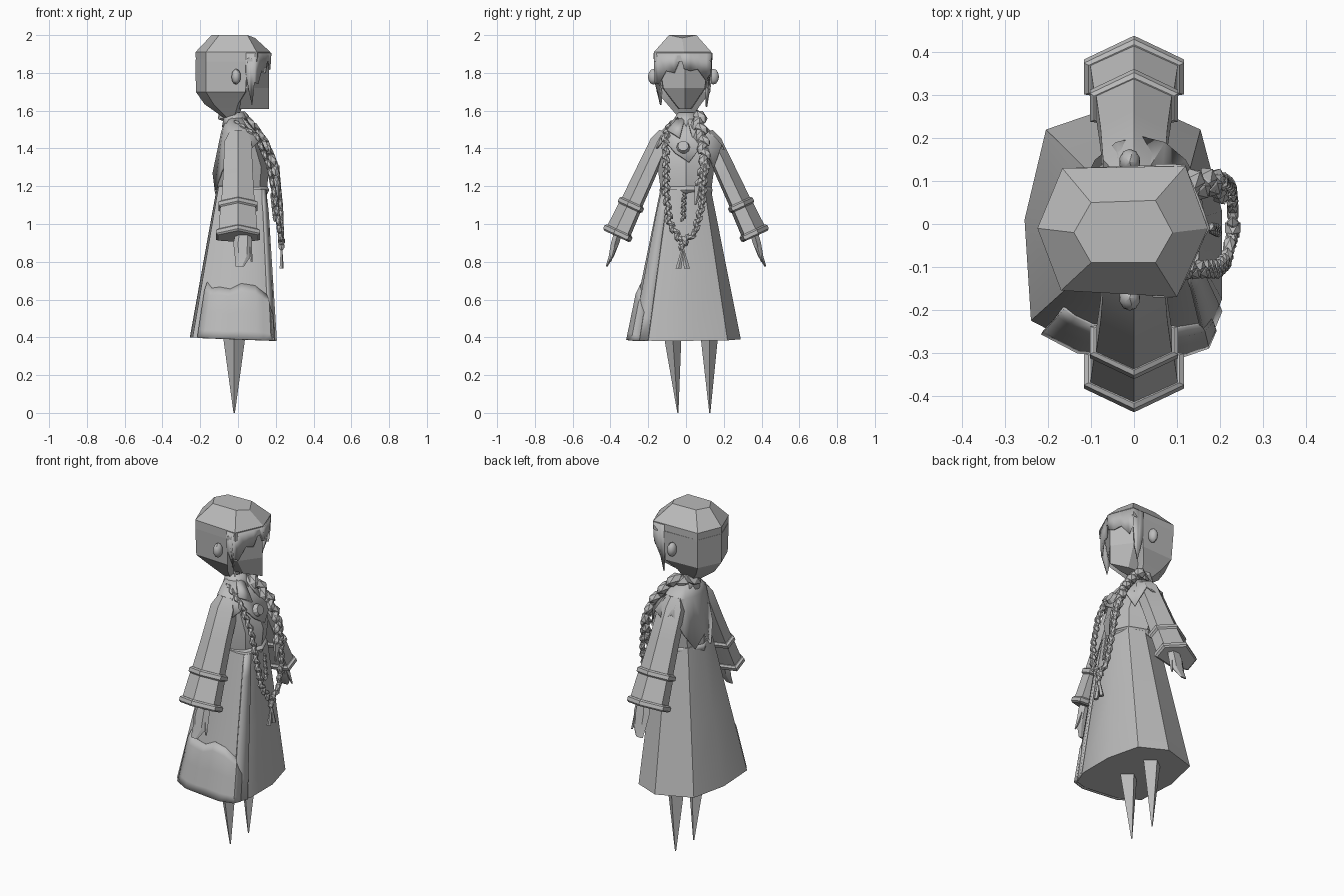
import bpy, bmesh, math
from mathutils import Vector, Matrix

if "Cube" in bpy.data.objects:
    bpy.data.objects.remove(bpy.data.objects["Cube"])

grey = bpy.data.materials.new("plain_grey")
grey.diffuse_color = (0.5, 0.5, 0.5, 1)
grey.use_nodes = True
grey.node_tree.nodes["Principled BSDF"].inputs["Base Color"].default_value = grey.diffuse_color


def finish(name, bm, angle=25, solid=0):
    bmesh.ops.recalc_face_normals(bm, faces=bm.faces)
    me = bpy.data.meshes.new(name)
    bm.to_mesh(me)
    bm.free()
    for p in me.polygons:
        p.use_smooth = True
    me.set_sharp_from_angle(angle=math.radians(angle))
    me.materials.append(grey)
    ob = bpy.data.objects.new(name, me)
    bpy.context.collection.objects.link(ob)
    if solid:
        mod = ob.modifiers.new("thickness", 'SOLIDIFY')
        mod.thickness = solid
    return ob


def loft(name, rings, caps=True, closed=True, solid=0, angle=25):
    bm = bmesh.new()
    rows = [[bm.verts.new(p) for p in r] for r in rings]
    n = len(rows[0])
    for a, b in zip(rows, rows[1:]):
        for i in range(n if closed else n - 1):
            j = (i + 1) % n
            bm.faces.new((a[i], a[j], b[j], b[i]))
    if caps:
        bm.faces.new(rows[0])
        bm.faces.new(rows[-1])
    return finish(name, bm, angle, solid)


def flat(points, z):
    return [(x, y, z) for x, y in points]


def oval(x0, x1, ry, z, n=8, cy=0):
    return [((x0 + x1) / 2 + (x1 - x0) / 2 * math.cos(math.tau * k / n),
             cy + ry * math.sin(math.tau * k / n), z) for k in range(n)]


def braid(name, path, r0, r1, stretch=1.0):
    # plump alternating strands laid along a path
    pts = [Vector(p) for p in path]
    lens = [(b - a).length for a, b in zip(pts, pts[1:])]
    bm, d, k, total = bmesh.new(), 0.0, 0, sum(lens)
    while d < total:
        r, rest, i = r0 + (r1 - r0) * d / total, d, 0
        while rest > lens[i] and i < len(lens) - 1:
            rest -= lens[i]
            i += 1
        c = pts[i].lerp(pts[i + 1], rest / lens[i])
        axis = (pts[i + 1] - pts[i]).normalized()
        side = axis.cross(Vector((1, 0, 0))).normalized()
        s = 1 if k % 2 else -1
        rot = (axis + side * 0.5 * s).to_track_quat('Z', 'X').to_matrix().to_4x4()
        bmesh.ops.create_icosphere(
            bm, subdivisions=1, radius=r,
            matrix=Matrix.Translation(c + side * r * 0.25 * s) @ rot
            @ Matrix.Diagonal((0.8, 0.8, 1.25 * stretch, 1)))
        d += r * 1.05 * stretch
        k += 1
    return finish(name, bm)


def spike(name, base, tip, rx, ry, n=4, tip_r=0.05):
    b, t = Vector(base), Vector(tip)
    ring = lambda c, f: [(c.x + f * rx * math.cos(math.tau * k / n),
                          c.y + f * ry * math.sin(math.tau * k / n), c.z) for k in range(n)]
    return loft(name, [ring(b, 1), ring(t, tip_r)])


# Head: faceted hair cap, back hair, face
crown = [(-.10, .05), (.05, .055), (.09, -.02), (.05, -.09), (-.10, -.09), (-.14, -.02)]
brow = [(-.167, .13), (.12, .135), (.172, -.01), (.10, -.17), (-.17, -.155), (-.225, -.01)]
top = flat(crown, 2.0)
top[2] = (.09, -.02, 1.985)
loft("hair_cap", [top, flat(brow, 1.91), flat([(x * .99, y) for x, y in brow], 1.86)])
loft("back_hair", [
    flat([(-.167, .13), (.05, .137), (.06, -.01), (.05, -.165), (-.17, -.155), (-.225, -.01)], 1.87),
    flat([(-.16, .12), (.045, .13), (.05, -.01), (.04, -.155), (-.17, -.145), (-.223, -.01)], 1.70),
    flat([(-.12, .08), (0, .08), (.03, -.01), (0, -.10), (-.13, -.09), (-.178, -.01)], 1.635),
    flat([(-.06, .03), (-.02, .03), (0, -.01), (-.02, -.04), (-.06, -.04), (-.08, -.01)], 1.565)])
loft("face", [
    flat([(.163, -.005), (.10, .115), (0, .125), (0, -.15), (.09, -.145)], 1.88),
    flat([(.163, -.005), (.085, .10), (0, .11), (0, -.13), (.08, -.12)], 1.72),
    flat([(.163, -.005), (.06, .025), (0, .03), (0, -.04), (.06, -.035)], 1.61)])

# Ragged fringe and the side locks in front of the ears
fringe = [(.045, -.172, 1.80), (.06, -.172, 1.70), (.075, -.172, 1.63), (.09, -.171, 1.75),
          (.11, -.152, 1.74), (.13, -.11, 1.81), (.15, -.065, 1.80), (.165, -.03, 1.88),
          (.177, -.01, 1.82), (.165, .025, 1.81), (.15, .065, 1.82), (.13, .11, 1.76),
          (.12, .137, 1.80), (.09, .14, 1.70), (.07, .14, 1.62), (.05, .14, 1.76)]
loft("fringe", [[(x, y, 1.905) for x, y, z in fringe],
                [(x * .97, y * (.97 if z > 1.7 else .8), z) for x, y, z in fringe]],
     caps=False, closed=False, solid=0.01)

# Ears
for name, y in (("ear_right", -.172), ("ear_left", .145)):
    bm = bmesh.new()
    bmesh.ops.create_icosphere(bm, subdivisions=2, radius=1, matrix=Matrix.Translation(
        (-.01, y, 1.78)) @ Matrix.Diagonal((.025, .03, .042, 1)))
    finish(name, bm)

# Neck and bodice
loft("neck", [oval(-.06, .0, .03, 1.64, 6), oval(-.06, .02, .035, 1.52, 6)])
loft("bodice", [oval(-.06, .03, .045, 1.57), oval(-.075, .07, .11, 1.50),
                oval(-.10, .12, .155, 1.42), oval(-.12, .165, .15, 1.30),
                oval(-.115, .15, .13, 1.15)])

# Torn capelet around the shoulders
hem_z = [1.33, 1.42, 1.30, 1.42, 1.39, 1.42, 1.30, 1.20, 1.27, 1.18, 1.28, 1.36, 1.43, 1.40, 1.45, 1.38]
hem = [(x, y, z) for (x, y, _), z in zip(oval(-.135, .165, .19, 0, 16, .015), hem_z)]
loft("capelet", [oval(-.065, .04, .06, 1.56, 16), oval(-.09, .09, .14, 1.485, 16), hem],
     caps=False, solid=0.01)

# Collar with two pointed flaps
loft("collar", [oval(-.07, .03, .045, 1.59), oval(-.085, .07, .085, 1.515)], caps=False, solid=0.01)
for s, name in ((-1, "collar_flap_right"), (1, "collar_flap_left")):
    loft(name, [[(.02, s * .04, 1.57), (.05, s * .01, 1.55)],
                [(.075, s * .10, 1.50), (.12, s * .035, 1.46)]],
         caps=False, closed=False, solid=0.012)

# Flared skirt with a closed base
plan = [(.205, -.175), (.205, .03), (.155, .22), (0, .29), (-.205, .22), (-.255, .01),
        (-.24, -.225), (-.125, -.285), (.09, -.30), (.165, -.275)]


def skirt(u, t, off=0):
    i, f = int(u) % 10, u - int(u)
    a, b = plan[i], plan[(i + 1) % 10]
    x, y = a[0] + (b[0] - a[0]) * f, a[1] + (b[1] - a[1]) * f
    out = Vector((x + .02, y, 0)).normalized() * off
    wx, wy = .02 + (x + .025) * .57, y * .45
    return (x + (wx - x) * t + out.x, y + (wy - y) * t + out.y, .39 - x * .04 + .80 * t)


loft("skirt", [[skirt(u, t) for u in range(10)] for t in (0, .5, 1)])


def skirt_panel(name, us, heights, off):
    # overlay following the skirt, each column with its own top height
    loft(name, [[skirt(u, h * f, off * (1 if f < 1 else .3)) for u, h in zip(us, heights)]
                for f in (0, .15, .5, .85, 1)], caps=False, closed=False, solid=0.01)


skirt_panel("coat_front_edge", [9.0, 9.4, 9.8], [1, 1, 1], .012)
skirt_panel("side_flap", [6.3, 6.6, 7, 7.3, 7.6, 8, 8.5, 9, 9.4],
            [.37, .33, .34, .33, .37, .36, .33, .30, .20], .018)

# Waist tie
loft("waist_tie", [oval(-.12, .155, .135, 1.20), oval(-.125, .165, .14, 1.18),
                   oval(-.12, .155, .137, 1.16)], caps=False, solid=0.008)

# Tapered legs
for name, y0, y1 in (("leg_right", -.073, -.043), ("leg_left", .123, .126)):
    spike(name, (-.02, y0, .44), (-.02, y1, 0), .064, .05, 4, .06)


# Arms: sleeve, turned cuff, two bands and a hand for each side
def arm_ring(s, d, wx, wn):
    # d is the distance down the arm from the shoulder
    c = Vector((0, .13 + .42 * d, 1.45 - .907 * d))
    n = Vector((0, .907, .42))
    shape = [(1, -.75), (1, .25), (0, 1), (-1, .25), (-1, -.75), (0, -1)]
    return [(a * wx, s * (c.y + n.y * b * wn), c.z + n.z * b * wn) for a, b in shape]


for s, side in ((-1, "right"), (1, "left")):
    loft("sleeve_" + side, [arm_ring(s, d, wx, wn) for d, wx, wn in
                            ((-.04, .045, .03), (.02, .072, .052), (.2, .078, .056), (.40, .09, .06))])
    loft("cuff_" + side, [arm_ring(s, d, wx, wn) for d, wx, wn in
                          ((.38, .092, .062), (.55, .103, .068), (.56, .07, .045), (.48, .06, .04))])
    for label, d, wx, wn in (("upper", .385, .093, .062), ("lower", .55, .106, .071)):
        loft(f"cuff_band_{label}_{side}", [arm_ring(s, d + e, wx + g, wn + g) for e, g in
                                           ((-.018, 0), (-.010, .010), (.010, .010), (.018, 0))])
    hand = [(.03, .355, .97, .038, .022), (.025, .375, .90, .05, .022),
            (.025, .395, .83, .042, .014), (.01, .42, .775, .022, .005)]
    loft("hand_" + side, [[(x + a * w, s * (y + b * h), z) for a, b in
                           ((1, 0), (.5, 1), (-.5, 1), (-1, 0), (-.5, -1), (.5, -1))]
                          for x, y, z, w, h in hand])
    spike("thumb_" + side, (.055, s * .375, .89), (.072, s * .40, .80), .018, .014, 5, .3)

# Hair braid over the left shoulder
braid("hair_braid", [(-.06, .03, 1.57), (.02, .065, 1.57), (.08, .07, 1.51), (.14, .09, 1.43),
                     (.19, .10, 1.32), (.205, .07, 1.19)], .046, .026)
spike("braid_tip", (.205, .07, 1.20), (.21, .05, 1.10), .02, .025, 5, .2)

# Long braided cord with knot and tails
braid("cord_loop", [(.0, -.08, 1.53), (.10, -.11, 1.46), (.16, -.105, 1.32), (.195, -.105, 1.15),
                    (.215, -.085, 1.0), (.23, -.02, .90), (.23, .045, .95), (.225, .085, 1.1),
                    (.205, .10, 1.3), (.13, .08, 1.45)], .02, .02, 1.2)
braid("cord_knot", [(.23, -.015, .91), (.23, -.015, .86)], .026, .02)
for y, name in ((-.04, "cord_tail_right"), (.005, "cord_tail_left")):
    spike(name, (.23, y, .765), (.23, -.017, .87), .012, .016, 5, .4)
braid("short_tassel", [(.18, -.01, 1.15), (.195, -.015, 1.02)], .012, .014, 1.3)

# Round pendant at the chest
bm = bmesh.new()
bmesh.ops.create_cone(bm, cap_ends=True, segments=10, radius1=.036, radius2=.028, depth=.025,
                      matrix=Matrix.Translation((.145, -.015, 1.41)) @ Matrix.Rotation(math.radians(70), 4, 'Y'))
finish("pendant", bm)
